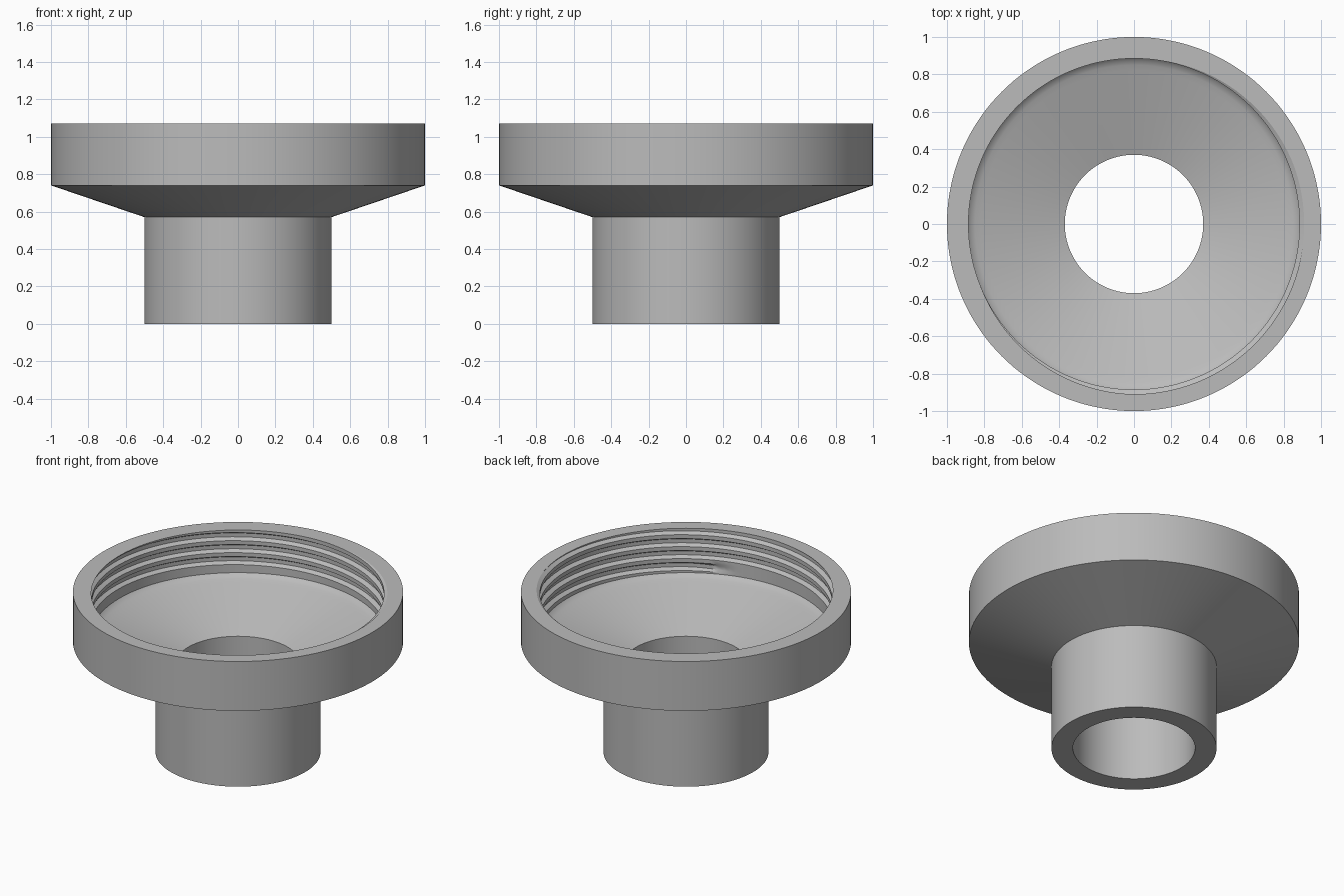
import bpy, bmesh
from math import cos, sin, pi, radians

cube = bpy.data.objects.get("Cube")
if cube:
    bpy.data.objects.remove(cube, do_unlink=True)

SEGMENTS = 144
TOP, WALL_Z = 1.07, 0.785          # rim height, foot of the threaded wall
CREST, ROOT = 0.885, 0.91          # thread radii
PITCH, TURNS = 0.08, 5
RIM_ANGLE = radians(325)           # where the groove runs out through the rim
START = RIM_ANGLE - radians(759 + 360)
GROOVE = [(-0.027, 0), (-0.0125, 1), (0.0125, 1), (0.027, 0)]

# Outside of the adapter, from the rim down, then the bore and funnel up
SHELL = [(1, TOP), (1, 0.74), (0.5, 0.57), (0.5, 0), (0.37, 0), (0.37, 0.6),
         (0.82, 0.752), (0.85, 0.762), (0.872, 0.772), (CREST, WALL_Z)]


def thread_profile(angle):
    """Section of the threaded wall at one angle, clipped at the rim."""
    points = [(CREST, WALL_Z)]
    for turn in range(-TURNS, 2):
        u = angle + turn * 2 * pi
        centre = TOP + PITCH * (u - RIM_ANGLE) / (2 * pi)
        fade = min(max((u - START) / 0.3, 0), 1)
        for dz, depth in GROOVE:
            r, z = CREST + (ROOT - CREST) * depth * fade, centre + dz
            r0, z0 = points[-1]
            if z > TOP:
                t = (TOP - z0) / (z - z0) if z > z0 else 0
                r, z = r0 + (r - r0) * t, TOP
            points.append((r, max(z, WALL_Z)))
    return points[1:]


# Sweep the full section round the axis
bm = bmesh.new()
columns = []
for i in range(SEGMENTS + 1):
    a = 2 * pi * i / SEGMENTS
    columns.append([bm.verts.new((r * cos(a), r * sin(a), z))
                    for r, z in SHELL + thread_profile(a)])
for left, right in zip(columns, columns[1:]):
    n = len(left)
    for k in range(n):
        j = (k + 1) % n
        bm.faces.new((left[k], left[j], right[j], right[k]))
bmesh.ops.remove_doubles(bm, verts=bm.verts, dist=0.00005)
bmesh.ops.dissolve_degenerate(bm, dist=0.00005, edges=bm.edges)
bmesh.ops.recalc_face_normals(bm, faces=bm.faces)

mesh = bpy.data.meshes.new("threaded_funnel_adapter")
bm.to_mesh(mesh)
bm.free()

# Single grey plastic
grey = bpy.data.materials.new("grey_plastic")
grey.use_nodes = True
colour = (0.5, 0.5, 0.5, 1)
grey.diffuse_color = colour
grey.node_tree.nodes["Principled BSDF"].inputs["Base Color"].default_value = colour
mesh.materials.append(grey)

adapter = bpy.data.objects.new("threaded_funnel_adapter", mesh)
bpy.context.collection.objects.link(adapter)
bpy.context.view_layer.objects.active = adapter
adapter.select_set(True)
bpy.ops.object.shade_smooth_by_angle(angle=radians(30))
